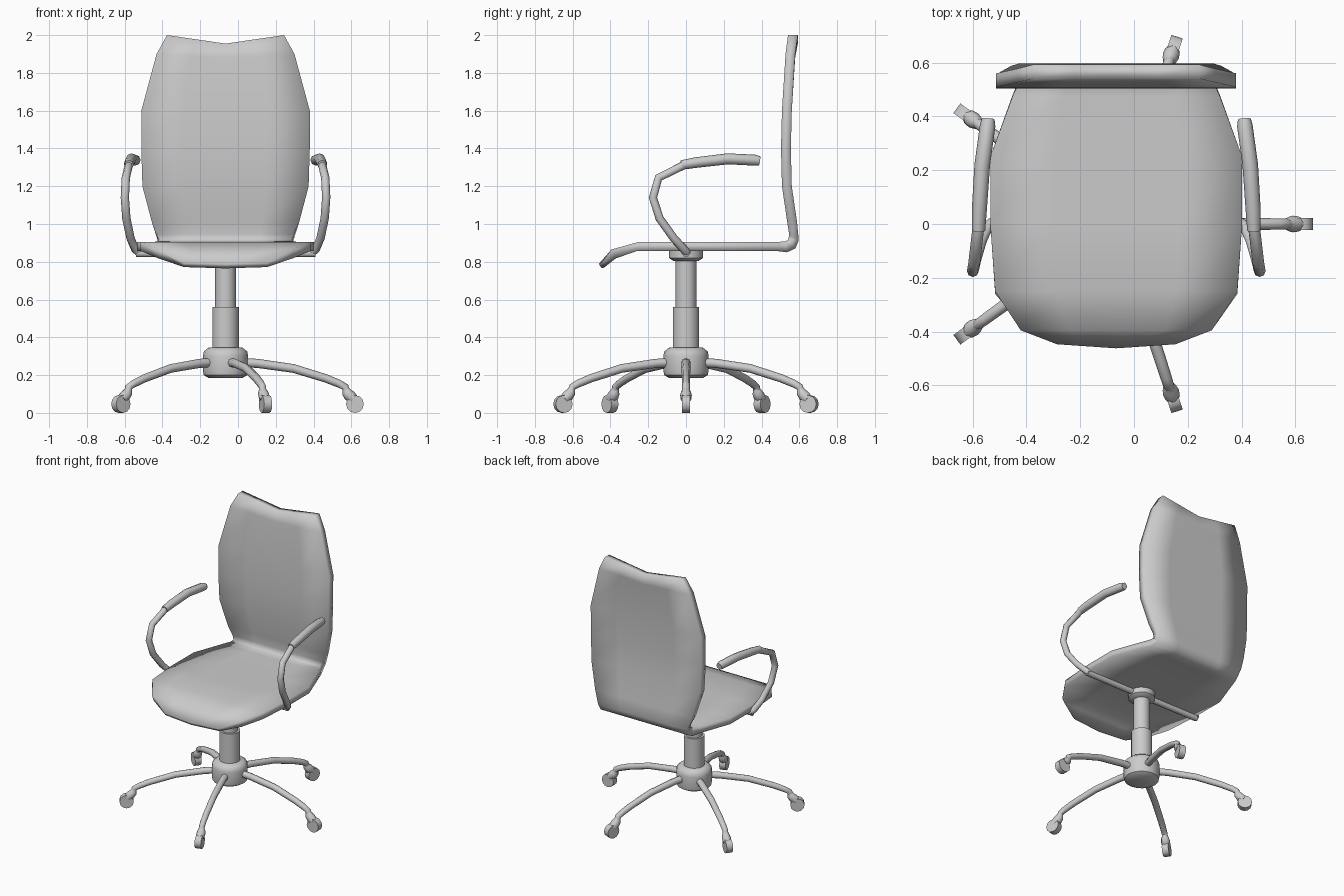
import bpy, bmesh, math
from mathutils import Matrix, Vector

if "Cube" in bpy.data.objects:
    bpy.data.objects.remove(bpy.data.objects["Cube"])

CX = -0.066  # x of the column axis


def finish(name, bm, angle=None):
    bmesh.ops.recalc_face_normals(bm, faces=bm.faces)
    me = bpy.data.meshes.new(name)
    bm.to_mesh(me)
    bm.free()
    ob = bpy.data.objects.new(name, me)
    bpy.context.collection.objects.link(ob)
    select(ob)
    if angle is None:
        bpy.ops.object.shade_smooth()
    else:
        bpy.ops.object.shade_smooth_by_angle(angle=math.radians(angle))
    return ob


def select(ob):
    bpy.ops.object.select_all(action='DESELECT')
    ob.select_set(True)
    bpy.context.view_layer.objects.active = ob


def lathe(name, profile, n=16):
    """Closed solid of revolution around the column axis."""
    bm = bmesh.new()
    rings = [[bm.verts.new((CX + r * math.cos(2 * math.pi * i / n),
                            r * math.sin(2 * math.pi * i / n), z))
              for i in range(n)] for r, z in profile]
    for a, b in zip(rings, rings[1:]):
        for i in range(n):
            j = (i + 1) % n
            bm.faces.new((a[i], a[j], b[j], b[i]))
    bm.faces.new(rings[0])
    bm.faces.new(rings[-1])
    return finish(name, bm, 40)


def tube(name, pts):
    """Round tube through (x, y, z, radius) points."""
    cu = bpy.data.curves.new(name, 'CURVE')
    cu.dimensions = '3D'
    cu.bevel_depth = 1.0
    cu.bevel_resolution = 2
    cu.use_fill_caps = True
    sp = cu.splines.new('POLY')
    sp.points.add(len(pts) - 1)
    for p, (x, y, z, r) in zip(sp.points, pts):
        p.co = (x, y, z, 1)
        p.radius = r
    ob = bpy.data.objects.new(name, cu)
    bpy.context.collection.objects.link(ob)
    select(ob)
    bpy.ops.object.convert(target='MESH')
    ob = bpy.context.object
    bpy.ops.object.shade_smooth_by_angle(angle=math.radians(50))
    return ob


# Seat and backrest: one bent slab.
# Each row: half width, upper/front (y, z), lower/back (y, z), centre shift (y, z)
rows = [
    (0.22, (-0.447, 0.795), (-0.430, 0.772), (-0.015, -0.007)),
    (0.355, (-0.395, 0.865), (-0.372, 0.818), (0, 0)),
    (0.45, (-0.25, 0.905), (-0.26, 0.857), (0, 0)),
    (0.468, (0.0, 0.905), (0.0, 0.857), (0, 0)),
    (0.468, (0.25, 0.905), (0.25, 0.857), (0, 0)),
    (0.385, (0.475, 0.905), (0.48, 0.857), (0, 0)),
    (0.362, (0.525, 0.907), (0.535, 0.850), (0, 0)),
    (0.350, (0.542, 0.918), (0.580, 0.872), (0, 0)),
    (0.360, (0.546, 0.945), (0.597, 0.915), (0, 0)),
    (0.39, (0.536, 1.01), (0.588, 1.01), (0, 0)),
    (0.44, (0.508, 1.2), (0.560, 1.2), (0, 0)),
    (0.446, (0.503, 1.4), (0.555, 1.4), (0, 0)),
    (0.446, (0.508, 1.6), (0.560, 1.6), (0, 0)),
    (0.365, (0.527, 1.9), (0.578, 1.9), (0, -0.02)),
    (0.31, (0.540, 2.0), (0.592, 2.0), (0, -0.045)),
]
cols = (-1, -0.5, 0, 0.5, 1)
bm = bmesh.new()
loops = []
for w, top, low, (dy, dz) in rows:
    def line(p):
        return [bm.verts.new((CX + w * c, p[0] + dy * (1 - abs(c)),
                              p[1] + dz * (1 - abs(c)))) for c in cols]
    loops.append(line(top) + line(low)[::-1])
n = 2 * len(cols)
for a, b in zip(loops, loops[1:]):
    for i in range(n):
        j = (i + 1) % n
        bm.faces.new((a[i], a[j], b[j], b[i]))
for end in (loops[0], loops[-1]):
    for i in range(len(cols) - 1):
        bm.faces.new((end[i], end[i + 1], end[n - 2 - i], end[n - 1 - i]))
finish("seat_and_backrest", bm)

# Column, hub and under-seat collar
lathe("base_hub", [(0.09, 0.185), (0.115, 0.2), (0.12, 0.225), (0.12, 0.3),
                   (0.115, 0.325), (0.09, 0.345)])
lathe("lower_column", [(0.07, 0.32), (0.07, 0.56)])
lathe("upper_column", [(0.055, 0.54), (0.055, 0.83)])
lathe("seat_collar", [(0.065, 0.803), (0.09, 0.82), (0.09, 0.865)])

# Cross bar under the seat
tube("arm_cross_bar", [(CX - 0.475, 0, 0.845, 0.021), (CX + 0.475, 0, 0.845, 0.021)])

# Armrests, one per side: (offset from axis, y, z)
arm = [(0.455, 0.005, 0.845), (0.478, -0.01, 0.865), (0.503, -0.065, 0.925),
       (0.525, -0.14, 1.03), (0.533, -0.175, 1.14), (0.528, -0.145, 1.245),
       (0.512, -0.01, 1.312), (0.508, 0.05, 1.323)]
pad = [(0.512, -0.025, 1.312, 0.025), (0.509, 0.05, 1.325, 0.028),
       (0.498, 0.22, 1.345, 0.029), (0.478, 0.365, 1.338, 0.029),
       (0.476, 0.39, 1.334, 0.024)]
for side, tag in ((-1, "left"), (1, "right")):
    tube(f"{tag}_arm", [(CX + side * x, y, z, 0.022) for x, y, z in arm])
    tube(f"{tag}_arm_pad", [(CX + side * x, y, z, r) for x, y, z, r in pad])

# Five star legs with casters
leg = [(0.06, 0.268, 0.024), (0.17, 0.262, 0.024), (0.36, 0.235, 0.023),
       (0.53, 0.183, 0.022), (0.60, 0.155, 0.021), (0.633, 0.137, 0.02),
       (0.641, 0.105, 0.02)]
hood = [(0.636, 0.128, 0.018), (0.642, 0.108, 0.027), (0.656, 0.092, 0.031),
        (0.678, 0.072, 0.028)]
for k in range(5):
    a = 2 * math.pi * k / 5

    def polar(pts):
        return [(CX + r * math.cos(a), r * math.sin(a), z, t) for r, z, t in pts]
    tube(f"base_leg_{k + 1}", polar(leg))
    tube(f"caster_hood_{k + 1}", polar(hood))
    bm = bmesh.new()
    m = (Matrix.Translation(Vector((CX, 0, 0))) @ Matrix.Rotation(a, 4, 'Z')
         @ Matrix.Translation(Vector((0.685, 0, 0.047)))
         @ Matrix.Rotation(math.pi / 2, 4, 'X'))
    bmesh.ops.create_cone(bm, cap_ends=True, segments=12, radius1=0.047,
                          radius2=0.047, depth=0.044, matrix=m)
    finish(f"caster_wheel_{k + 1}", bm, 40)
